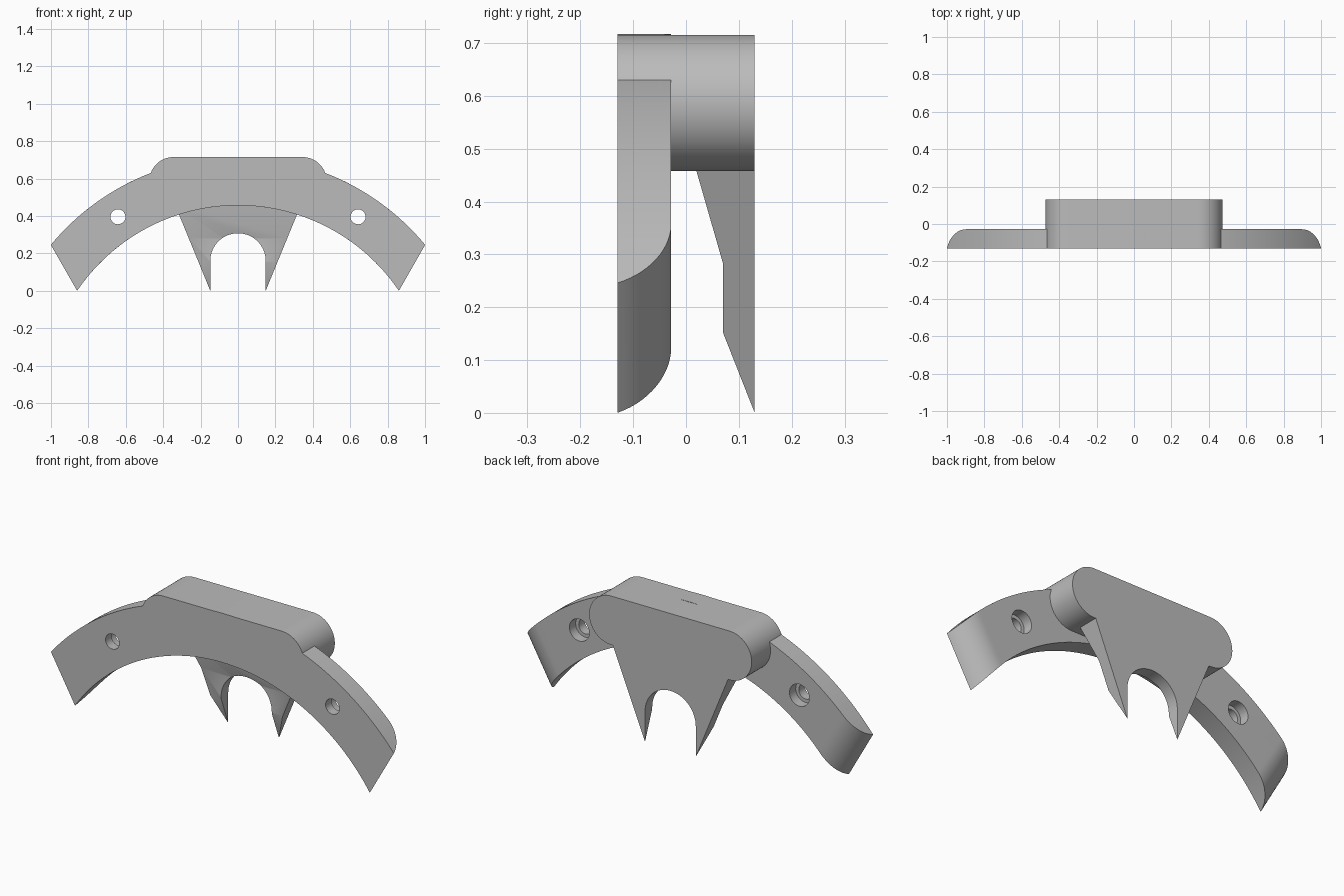
import bpy
import bmesh
from math import sin, cos, pi, asin, atan2, sqrt
from mathutils import Vector

cube = bpy.data.objects.get("Cube")
if cube:
    bpy.data.objects.remove(cube, do_unlink=True)

grey = bpy.data.materials.new("plain grey")
grey.use_nodes = True
grey.diffuse_color = (0.5, 0.5, 0.5, 1)
grey.node_tree.nodes["Principled BSDF"].inputs["Base Color"].default_value = (0.5, 0.5, 0.5, 1)

FRONT, PLATE_BACK, BACK = -0.13, -0.028, 0.13


def loft(name, rings):
    """Join equal rings of 3D points into a closed solid."""
    bm = bmesh.new()
    loops = [[bm.verts.new(p) for p in ring] for ring in rings]
    for a, b in zip(loops, loops[1:]):
        for i in range(len(a)):
            j = (i + 1) % len(a)
            bm.faces.new((a[i], a[j], b[j], b[i]))
    bm.faces.new(loops[0])
    bm.faces.new(loops[-1])
    bmesh.ops.recalc_face_normals(bm, faces=bm.faces)
    mesh = bpy.data.meshes.new(name)
    bm.to_mesh(mesh)
    bm.free()
    mesh.materials.append(grey)
    obj = bpy.data.objects.new(name, mesh)
    bpy.context.collection.objects.link(obj)
    return obj


def extrude_y(name, outline, y0, y1):
    return loft(name, [[(x, y, z) for x, z in outline] for y in (y0, y1)])


def arc(cx, cz, r, a0, a1, n):
    return [(cx + r * cos(a0 + (a1 - a0) * i / n), cz + r * sin(a0 + (a1 - a0) * i / n))
            for i in range(n + 1)]


def combine(target, tool, operation):
    """Apply a boolean and drop the tool."""
    mod = target.modifiers.new("combine", 'BOOLEAN')
    mod.operation, mod.solver, mod.object = operation, 'EXACT', tool
    bpy.ops.object.select_all(action='DESELECT')
    bpy.context.view_layer.objects.active = target
    target.select_set(True)
    bpy.ops.object.modifier_apply(modifier=mod.name)
    bpy.data.objects.remove(tool, do_unlink=True)


# Curved front plate: concentric arcs, slanted ends rounded towards the back
CENTRE_Z, INNER, OUTER = -0.581, 1.038, 1.298
SLANT = Vector((0.14, 0.245)).normalized()
INWARD = Vector((-SLANT.y, SLANT.x))


def end_angle(radius, inset):
    p = Vector((0.86, -CENTRE_Z)) + INWARD * inset
    along = p.dot(SLANT)
    hit = p + SLANT * (-along + sqrt(along ** 2 - p.length_squared + radius ** 2))
    return atan2(hit.y, hit.x)


def plate_ring(y, inset):
    a, b = end_angle(OUTER, inset), end_angle(INNER, inset)
    outline = arc(0, CENTRE_Z, OUTER, a, pi - a, 72) + arc(0, CENTRE_Z, INNER, pi - b, b, 72)
    return [(x, y, z) for x, z in outline]


fillet = 0.155
start = asin((FRONT - PLATE_BACK + fillet) / fillet)
rings = []
for i in range(15):
    t = start + (pi / 2 - start) * i / 14
    rings.append(plate_ring(PLATE_BACK - fillet + fillet * sin(t), fillet * (cos(start) - cos(t))))
bracket = loft("bracket", rings)

# Counterbored screw holes
for side in (-1, 1):
    for radius, y0, y1 in ((0.04, -0.2, 0.0), (0.058, -0.08, 0.0)):
        hole = extrude_y("hole_cutter", arc(side * 0.642, 0.396, radius, 0, 2 * pi * 31 / 32, 31), y0, y1)
        combine(bracket, hole, 'DIFFERENCE')

# Rounded bar running through the top
bar = extrude_y("top_bar", arc(0.345, 0.5865, 0.129, -pi / 2, pi / 2, 32)
                + arc(-0.345, 0.5865, 0.129, pi / 2, 3 * pi / 2, 32), FRONT, BACK)

# Forked clip hanging at the back, tapered by a side profile
fork = extrude_y("forked_clip",
                 [(-0.148, 0), (-0.336, 0.458), (-0.336, 0.56), (0.336, 0.56), (0.336, 0.458), (0.148, 0)]
                 + arc(0, 0.16, 0.148, 0, pi, 32), -0.05, BACK)
side_profile = [(BACK, 0), (0.07, 0.152), (0.07, 0.283), (0.02, 0.457), (0.02, 0.6), (0.2, 0.6), (0.2, 0)]
taper = loft("taper_cutter", [[(x, y, z) for y, z in side_profile] for x in (-0.6, 0.6)])
combine(fork, taper, 'INTERSECT')

combine(bar, fork, 'UNION')
combine(bracket, bar, 'UNION')

bpy.ops.object.select_all(action='DESELECT')
bracket.select_set(True)
bpy.context.view_layer.objects.active = bracket
bpy.ops.object.shade_smooth_by_angle(angle=pi / 6)
